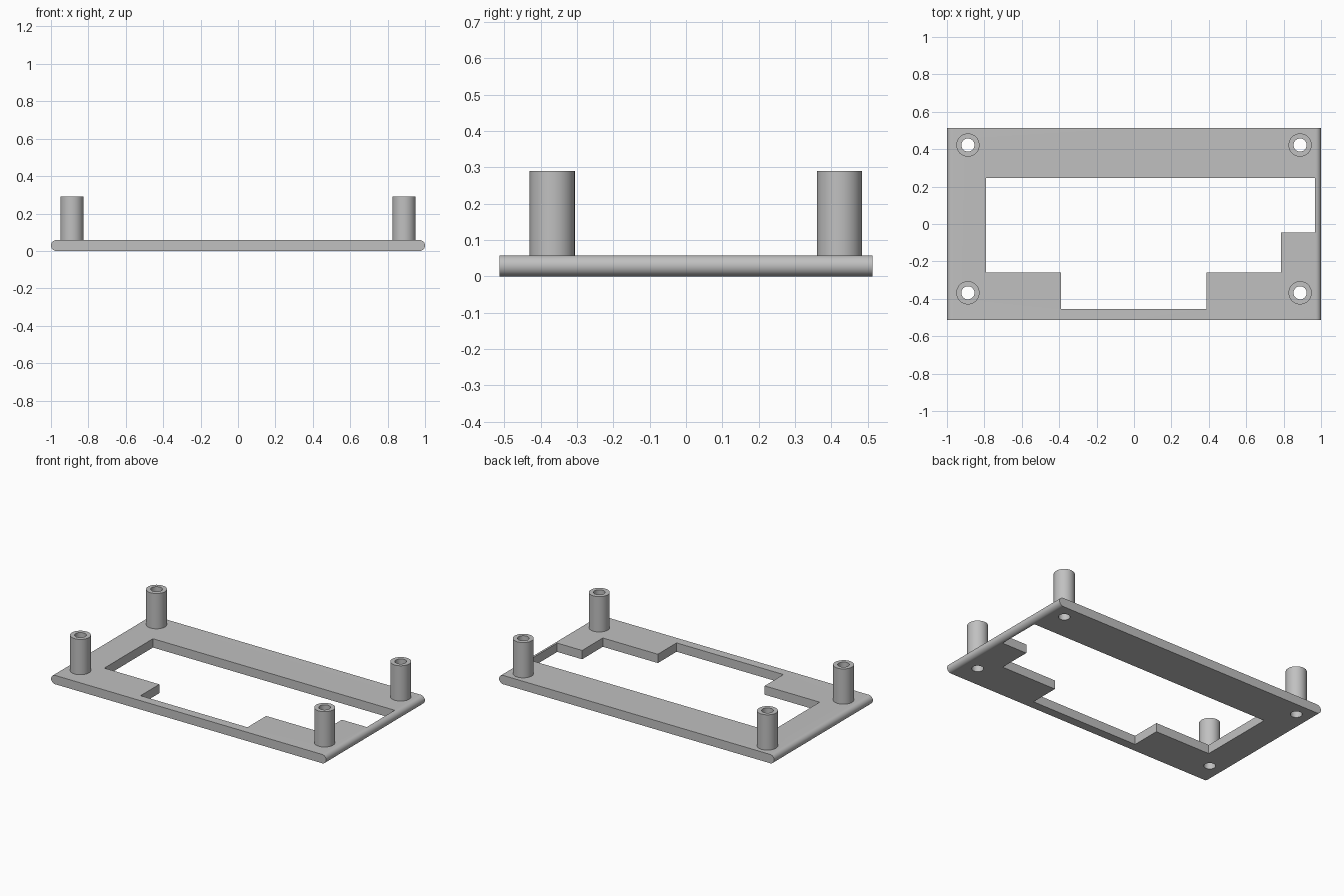
import bpy, bmesh, math

if "Cube" in bpy.data.objects:
    bpy.data.objects.remove(bpy.data.objects["Cube"], do_unlink=True)

THICK, TOP = 0.058, 0.29
HALF_Y = 0.513
OUTER, INNER, SEGMENTS = 0.062, 0.035, 48
POSTS = {"back_left": (0.888, 0.422), "back_right": (-0.888, 0.422),
         "front_left": (0.888, -0.368), "front_right": (-0.888, -0.368)}

grey = bpy.data.materials.new("plain_grey")
grey.use_nodes = True
grey.diffuse_color = (0.53, 0.53, 0.53, 1)
grey.node_tree.nodes["Principled BSDF"].inputs["Base Color"].default_value = grey.diffuse_color


def make_object(name, bm):
    bmesh.ops.recalc_face_normals(bm, faces=bm.faces)
    mesh = bpy.data.meshes.new(name)
    bm.to_mesh(mesh)
    bm.free()
    mesh.materials.append(grey)
    obj = bpy.data.objects.new(name, mesh)
    bpy.context.collection.objects.link(obj)
    return obj


def extrude_profile(name, points, offset):
    bm = bmesh.new()
    face = bm.faces.new([bm.verts.new(p) for p in points])
    new = bmesh.ops.extrude_face_region(bm, geom=[face])["geom"]
    bmesh.ops.translate(bm, vec=offset,
                        verts=[v for v in new if isinstance(v, bmesh.types.BMVert)])
    return make_object(name, bm)


def circle(radius, cx=0, cy=0):
    steps = [math.tau * i / SEGMENTS for i in range(SEGMENTS)]
    return [(cx + radius * math.cos(a), cy + radius * math.sin(a)) for a in steps]


def activate(obj):
    bpy.ops.object.select_all(action="DESELECT")
    obj.select_set(True)
    bpy.context.view_layer.objects.active = obj


def cut(target, cutter):
    cutter.hide_render = True
    activate(target)
    mod = target.modifiers.new("cut", "BOOLEAN")
    mod.operation, mod.solver, mod.object = "DIFFERENCE", "EXACT", cutter
    bpy.ops.object.modifier_apply(modifier=mod.name)
    bpy.data.objects.remove(cutter, do_unlink=True)


def smooth(obj):
    activate(obj)
    bpy.ops.object.shade_smooth_by_angle(angle=math.radians(30))


# Base plate with half-round left and right edges
r = THICK / 2
outline = []
for side, start in ((1, -math.pi / 2), (-1, math.pi / 2)):
    for i in range(17):
        a = start + math.pi * i / 16
        outline.append((side * (1 - r) + r * math.cos(a), -HALF_Y, r + r * math.sin(a)))
plate = extrude_profile("base_plate", outline, (0, 2 * HALF_Y, 0))

# Stepped window through the plate
window = [(-0.79, 0.245), (-0.79, -0.26), (-0.39, -0.26), (-0.39, -0.455),
          (0.387, -0.455), (0.387, -0.26), (0.787, -0.26), (0.787, -0.045),
          (0.968, -0.045), (0.968, 0.245)]
cut(plate, extrude_profile("window_cutter", [(x, y, -0.1) for x, y in window], (0, 0, 0.3)))

# Screw holes and hollow standoff posts
for name, (px, py) in POSTS.items():
    hole = [(x, y, -0.1) for x, y in circle(INNER, px, py)]
    cut(plate, extrude_profile("hole_cutter", hole, (0, 0, 0.3)))

    bm = bmesh.new()
    rings = [[bm.verts.new((x, y, z)) for x, y in circle(rad)]
             for rad, z in ((OUTER, THICK), (OUTER, TOP), (INNER, TOP), (INNER, THICK))]
    for k in range(4):
        a, b = rings[k], rings[(k + 1) % 4]
        for i in range(SEGMENTS):
            j = (i + 1) % SEGMENTS
            bm.faces.new((a[i], a[j], b[j], b[i]))
    post = make_object(name + "_post", bm)
    post.location = (px, py, 0)
    smooth(post)

smooth(plate)
